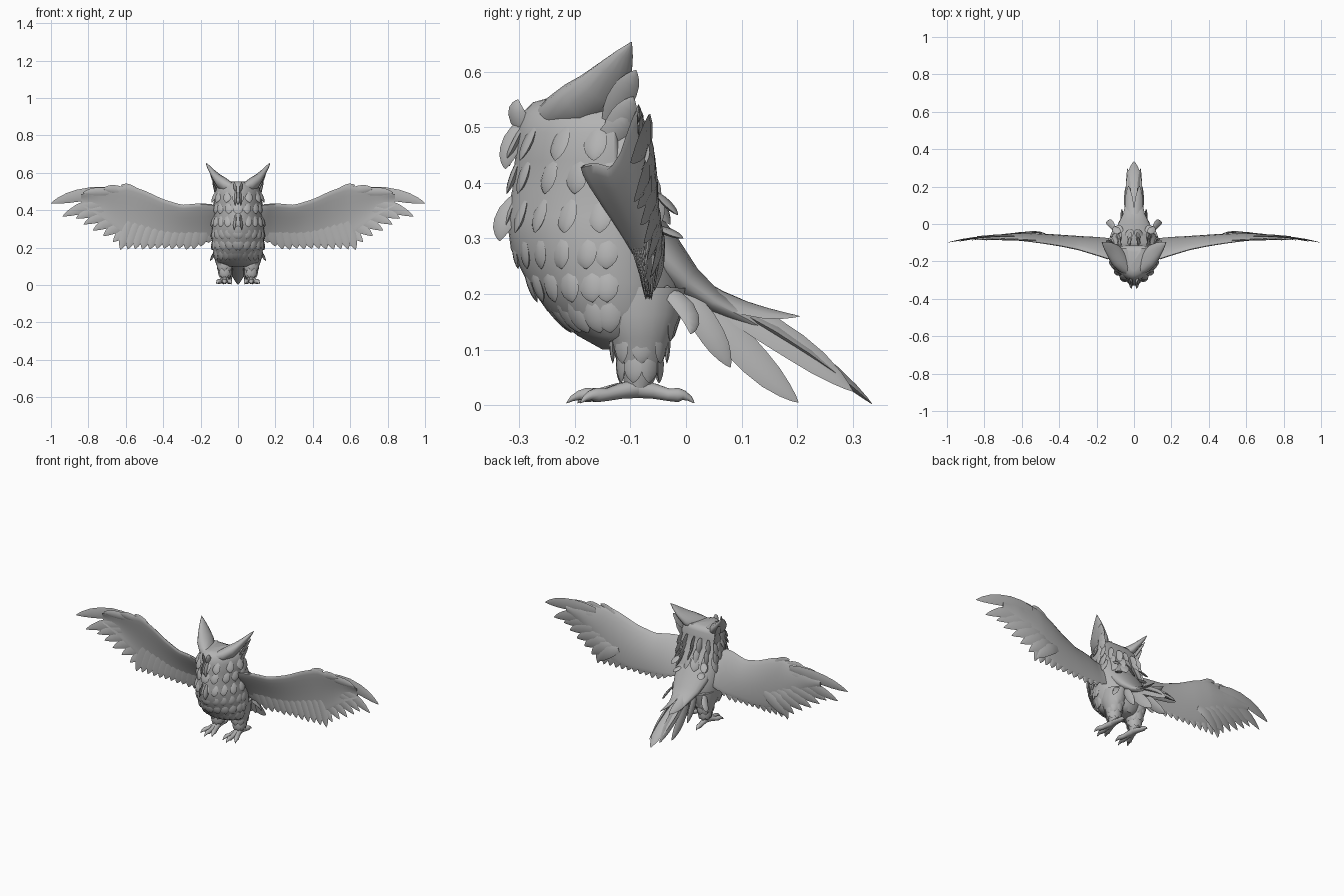
import bpy, bmesh, math, random
from mathutils import Vector as V

random.seed(4)
grey = bpy.data.materials.new("plumage_grey")
grey.diffuse_color = (0.45, 0.45, 0.45, 1)


def finish(name, bm, mirror=False, angle=50):
    bmesh.ops.recalc_face_normals(bm, faces=bm.faces)
    me = bpy.data.meshes.new(name)
    bm.to_mesh(me)
    bm.free()
    ob = bpy.data.objects.new(name, me)
    bpy.context.collection.objects.link(ob)
    me.materials.append(grey)
    if mirror:
        m = ob.modifiers.new("mirror", 'MIRROR')
        m.use_mirror_merge = False
    bpy.ops.object.select_all(action='DESELECT')
    ob.select_set(True)
    bpy.context.view_layer.objects.active = ob
    bpy.ops.object.shade_smooth_by_angle(angle=math.radians(angle))
    return ob


def loft(bm, rings):
    vs = [[bm.verts.new(p) for p in r] for r in rings]
    n = len(vs[0])
    for a, b in zip(vs, vs[1:]):
        for i in range(n):
            j = (i + 1) % n
            bm.faces.new((a[i], a[j], b[j], b[i]))
    bm.faces.new(vs[0])
    bm.faces.new(vs[-1])


def tube(bm, pts, wide, thick, normal, n=12):
    """Elliptical sweep; normal is the direction of the thin axis."""
    pts = [V(p) for p in pts]
    rings = []
    for i, p in enumerate(pts):
        d = (pts[min(i + 1, len(pts) - 1)] - pts[max(i - 1, 0)]).normalized()
        s = d.cross(V(normal)).normalized()
        u = s.cross(d)
        rings.append([p + s * wide[i] * math.cos(a) + u * thick[i] * math.sin(a)
                      for a in (2 * math.pi * k / n for k in range(n))])
    loft(bm, rings)


def feather(bm, base, tip, w, normal, bend=(0, 0, 0), t=0.006):
    """Leaf blade, curved by bend, ending in a point."""
    base, tip, bend = V(base), V(tip), V(bend)
    ts = (0, .2, .4, .6, .75, .88, .96, 1)
    prof = (.5, .85, 1, .95, .8, .5, .22, .02)
    pts = [base.lerp(tip, k) + bend * 4 * k * (1 - k) for k in ts]
    tube(bm, pts, [w * p for p in prof], [t * p for p in prof], normal, 6)


def interp(rows, x):
    """Piecewise linear lookup in rows keyed by the first column."""
    for a, b in zip(rows, rows[1:]):
        if x <= b[0]:
            k = max(0, (x - a[0]) / (b[0] - a[0]))
            return [p + (q - p) * k for p, q in zip(a, b)]
    return list(rows[-1])


# body and head: z, front y, back y, half width
BODY = [(.10, -.15, -.04, .06), (.125, -.195, -.02, .11), (.17, -.25, -.005, .13),
        (.22, -.285, 0, .138), (.28, -.315, -.015, .14), (.34, -.323, -.045, .135),
        (.39, -.312, -.065, .125), (.44, -.308, -.10, .13), (.49, -.305, -.112, .125),
        (.525, -.295, -.115, .112), (.545, -.275, -.125, .085), (.552, -.25, -.15, .04)]


def skin(z, a, grow=0.0):
    """Point on the body; angle 0 is the front, where the chest is keeled."""
    _, yf, yb, hw = interp(BODY, z)
    mid = -.13 if z > .12 else -.1
    c, s = math.cos(a), math.sin(a)
    x = hw * math.copysign(abs(s) ** (1.2 if c > 0 else 1), s)
    y = mid - c * ((mid - yf) if c > 0 else (yb - mid))
    return V((x * (1 + grow), mid + (y - mid) * (1 + grow), z))


bm = bmesh.new()
loft(bm, [[skin(r[0], 2 * math.pi * k / 40) for k in range(40)] for r in BODY])
finish("body", bm)

# plumage tufts: overlapping pointed tips on face, chest and nape
bm = bmesh.new()
for z, count, length, flare in ((.50, 4, .06, .10), (.44, 5, .06, .05), (.37, 5, .06, .06),
                                (.30, 6, .055, .03), (.24, 6, .055, .06), (.19, 6, .06, .08)):
    for k in range(count):
        a = (k + random.uniform(.2, .6)) / count * 1.7
        n = skin(z, a) - V((0, -.12, z))
        feather(bm, skin(z, a, -.04), skin(z - length, a, flare), .022, n, t=.007)
for z in (.49, .44, .40):
    for a in (2.0, 2.5, 2.95):
        feather(bm, skin(z, a, -.05), skin(z - .075, a, .12), .028,
                skin(z, a) - V((0, -.12, z)), t=.007)
# curled fringe of the face
feather(bm, (.012, -.28, .49), (.02, -.302, .55), .018, (1, -.5, 0), (0, -.012, 0))
feather(bm, (.012, -.29, .51), (.015, -.325, .425), .018, (1, -.3, 0), (0, -.008, 0))
feather(bm, (.015, -.29, .38), (.02, -.335, .295), .02, (1, -.4, 0), (0, -.012, 0))
finish("plumage_tufts", bm, True)

# beak
bm = bmesh.new()
tube(bm, [(0, -.28, .48), (0, -.305, .47), (0, -.32, .45), (0, -.318, .43)],
     [.02, .018, .011, .001], [.02, .016, .01, .001], (0, -1, .5), 10)
finish("beak", bm)

# ear tufts sweeping up and back from the brow
bm = bmesh.new()
tube(bm, [(.02, -.265, .515), (.05, -.23, .522), (.08, -.185, .54), (.107, -.152, .567),
          (.135, -.128, .602), (.157, -.11, .632), (.172, -.098, .653)],
     [.015, .04, .055, .05, .034, .016, .001], [.02, .032, .035, .026, .016, .009, .001],
     (-.7, 0, .7), 14)
feather(bm, (.11, -.14, .51), (.15, -.09, .603), .025, (1, .3, 0))
feather(bm, (.11, -.14, .47), (.135, -.095, .555), .025, (1, .3, 0))
feather(bm, (.11, -.15, .46), (.128, -.105, .525), .025, (1, .3, 0))
finish("ear_tuft", bm, True)

# wing: x, leading y, leading z, trailing y, trailing z, half thickness
WING = [(.09, -.16, .40, -.08, .25, .02), (.14, -.185, .432, -.075, .235, .024),
        (.20, -.165, .437, -.07, .225, .022), (.30, -.135, .428, -.065, .22, .02),
        (.40, -.115, .458, -.06, .215, .018), (.50, -.10, .505, -.055, .23, .016),
        (.58, -.09, .532, -.055, .255, .014), (.64, -.085, .523, -.06, .30, .012),
        (.74, -.08, .51, -.07, .37, .009), (.84, -.085, .485, -.08, .425, .007)]


def wing_at(x, c, off=0.0):
    """Point at chord fraction c, cambered towards the back."""
    _, yl, zl, yt, zt, th = interp(WING, x)
    return V((x, yl + (yt - yl) * c + .05 * c * (1 - c) + off * th, zl + (zt - zl) * c))


bm = bmesh.new()
rings = []
for i in range(31):
    x = .09 + .75 * i / 30
    ring = []
    for k in range(20):
        a = 2 * math.pi * k / 20
        c = (1 - math.cos(a)) / 2
        ring.append(wing_at(x, c, math.sin(a) * (1.15 - .9 * c)))
    rings.append(ring)
loft(bm, rings)
finish("wing", bm, True)

# flight feathers: long primaries fanned from the wrist
bm = bmesh.new()
PRIMARIES = [(.64, .495, 1.0, .437, .034), (.62, .455, .938, .367, .034),
             (.60, .42, .868, .355, .032), (.58, .39, .825, .325, .032),
             (.56, .36, .775, .292, .032), (.54, .34, .72, .262, .032),
             (.52, .32, .668, .23, .032), (.48, .31, .62, .205, .032)]
for i, (bx, bz, tx, tz, w) in enumerate(PRIMARIES):
    feather(bm, (bx, -.065 + .002 * i, bz), (tx, -.10 + .006 * i, tz), w, (0, 1, 0),
            (0, .012, .018), .005)
# secondaries along the trailing edge
for i in range(13):
    x = .13 + i * .036
    dip = .19 + (.03 if i == 0 else .012 if i == 1 else 0)
    tip = V((x + .03 + .003 * i, -.075 + .001 * i, dip + random.uniform(-.004, .006)))
    feather(bm, wing_at(x, .55), tip, .029, (0, 1, 0), (.004, .004, 0), .006)
# coverts at the wrist and upper edge
for x, tx, tz in ((.52, .625, .535), (.60, .72, .515), (.66, .83, .493)):
    feather(bm, wing_at(x, .12), (tx, -.085, tz), .022, (0, 1, 0), (0, 0, .006))
finish("flight_feathers", bm, True)

# tail root running out of the back
bm = bmesh.new()
tube(bm, [(0, -.10, .33), (0, -.05, .275), (0, 0, .222), (0, .05, .185), (0, .11, .155),
          (0, .17, .12)],
     [.11, .105, .085, .06, .045, .02], [.05, .045, .032, .022, .015, .006], (0, .5, 1), 18)
# long middle feather
feather(bm, (0, .03, .20), (0, .335, .002), .045, (0, .5, 1), (0, .01, .012), .016)
finish("tail", bm)

# side tail feathers, sloped like a roof
bm = bmesh.new()
feather(bm, (.02, -.02, .25), (.03, .205, .160), .028, (.5, 0, 1), (0, -.01, -.022), .008)
feather(bm, (.025, .03, .20), (.035, .30, .025), .03, (1, 0, .6), (0, .005, .01), .007)
feather(bm, (.03, .02, .20), (.045, .202, .005), .03, (1, 0, .4), (.005, -.005, -.005), .007)
feather(bm, (.055, -.01, .21), (.065, .08, .068), .024, (1, 0, .3), (.005, .004, 0), .007)
feather(bm, (.10, -.04, .21), (.15, .008, .128), .02, (1, .5, .3), (0, .018, 0), .007)
feather(bm, (.08, -.05, .38), (.11, -.015, .342), .02, (.5, 1, .5))
feather(bm, (.07, -.05, .32), (.09, -.005, .30), .02, (.5, 1, .5))
finish("tail_side_feathers", bm, True)

# feathered legs
bm = bmesh.new()
tube(bm, [(.068, -.085, .21), (.07, -.085, .16), (.07, -.082, .12), (.07, -.083, .08),
          (.07, -.085, .05), (.07, -.088, .025)],
     [.06, .06, .05, .034, .025, .018], [.085, .075, .056, .042, .03, .02], (0, 1, 0), 18)
for z, r in ((.17, .063), (.13, .052), (.095, .04)):
    for k in range(8):
        a = 2 * math.pi * (k + r * 40) / 8
        d = V((math.cos(a) * .85, math.sin(a) * 1.1, 0))
        feather(bm, V((.07, -.083, z)) + d * r * .9, V((.07, -.083, z - .055)) + d * r * .85,
                .018, d, t=.005)
finish("leg", bm, True)

# feet: three front toes and one back toe, each ending in a claw
bm = bmesh.new()
for tx, ty in ((.035, -.195), (.072, -.215), (.115, -.19), (.078, .015)):
    a, b = V((.07, -.088, .03)), V((tx, ty, .004))
    pts = [a.lerp(b, k) + V((0, 0, h)) for k, h in
           ((0, 0), (.3, .003), (.55, .003), (.72, .007), (.82, .009), (.92, .006), (1, 0))]
    r = [.02, .016, .013, .015, .010, .006, .001]
    tube(bm, pts, r, [q * .9 for q in r], (0, 0, 1), 10)
finish("foot", bm, True)
